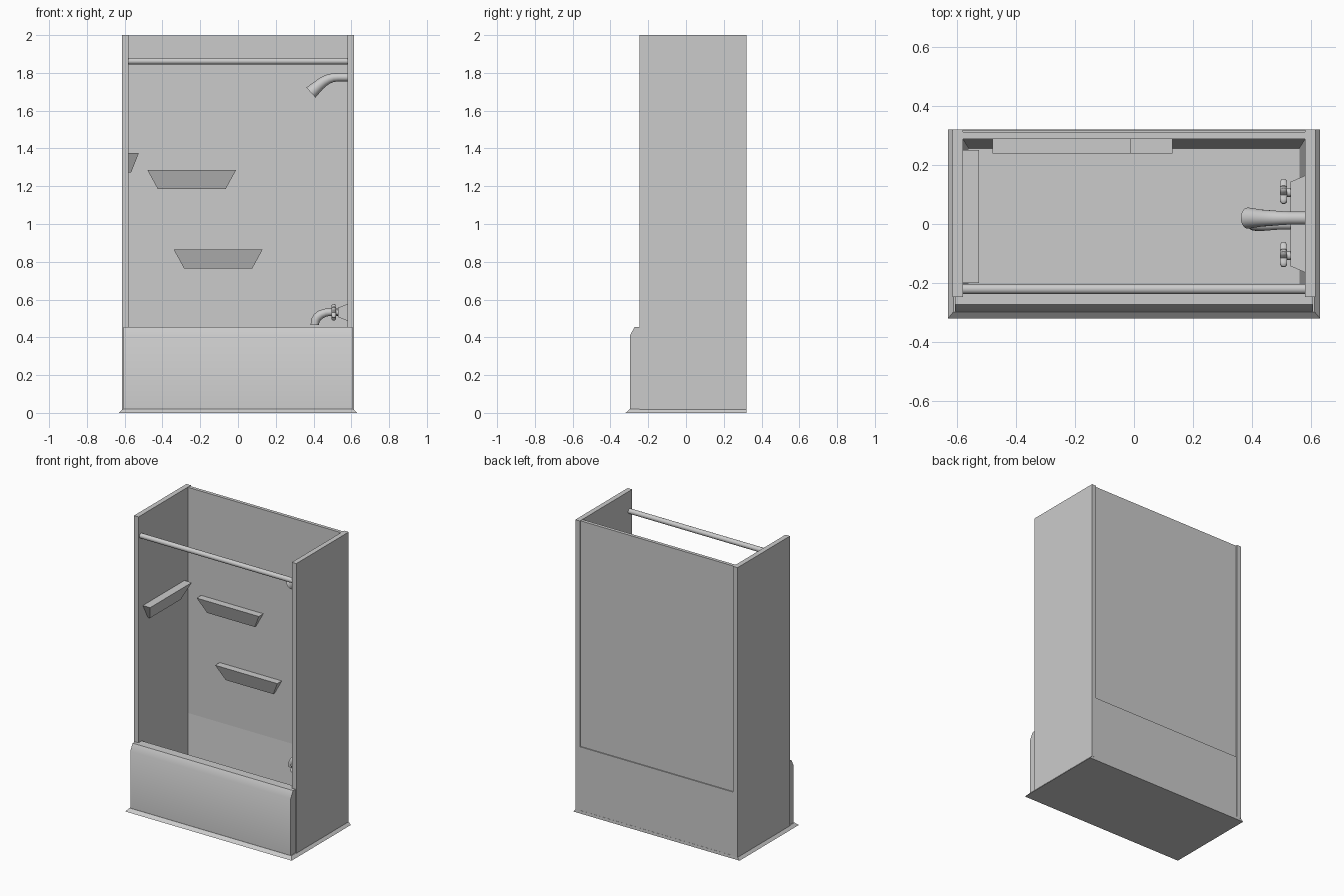
import bpy, bmesh, math
from mathutils import Vector

if "Cube" in bpy.data.objects:
    bpy.data.objects.remove(bpy.data.objects["Cube"])


def finish(name, bm):
    bmesh.ops.recalc_face_normals(bm, faces=bm.faces)
    me = bpy.data.meshes.new(name)
    bm.to_mesh(me)
    bm.free()
    ob = bpy.data.objects.new(name, me)
    bpy.context.collection.objects.link(ob)
    bpy.context.view_layer.objects.active = ob
    bpy.ops.object.select_all(action='DESELECT')
    ob.select_set(True)
    bpy.ops.object.shade_smooth_by_angle(angle=math.radians(40))
    return ob


def loft(name, rings):
    """Skin a list of equal-length point rings and cap both ends."""
    bm = bmesh.new()
    vs = [[bm.verts.new(p) for p in r] for r in rings]
    n = len(rings[0])
    for a, b in zip(vs, vs[1:]):
        for i in range(n):
            j = (i + 1) % n
            bm.faces.new((a[i], a[j], b[j], b[i]))
    bm.faces.new(vs[0])
    bm.faces.new(vs[-1])
    return finish(name, bm)


def rect(x0, x1, y0, y1, z):
    return [(x0, y0, z), (x1, y0, z), (x1, y1, z), (x0, y1, z)]


def box(name, x0, x1, y0, y1, z0, z1):
    return loft(name, [rect(x0, x1, y0, y1, z0), rect(x0, x1, y0, y1, z1)])


def tube(name, path, radii, y=0.0, n=20, level_end=False):
    """Round tube along an (x, z) path, mitred at each bend."""
    pts = [Vector((x, y, z)) for x, z in path]
    side = Vector((0, 1, 0))
    rings = []
    for i, p in enumerate(pts):
        t = (pts[min(i + 1, len(pts) - 1)] - pts[max(i - 1, 0)]).normalized()
        if level_end and i == len(pts) - 1:
            t = Vector((0, 0, -1))
        up = t.cross(side)
        rings.append([p + radii[i] * (math.cos(a) * side + math.sin(a) * up)
                      for a in (2 * math.pi * k / n for k in range(n))])
    return loft(name, rings)


# Base flange, flared at the foot
loft("base_flange", [rect(-.63, .63, -.32, .32, 0),
                     rect(-.612, .612, -.298, .319, .02)])

# Tub: outer shell, chamfered front rim, hollow basin
loft("tub", [rect(-.607, .607, -.297, .318, .01),
             rect(-.607, .607, -.297, .318, .41),
             rect(-.607, .607, -.272, .318, .455),
             rect(-.58, .58, -.212, .288, .455),
             rect(-.56, .56, -.206, .256, .07)])

# Surround walls
for s, label in ((-1, "left"), (1, "right")):
    xs = sorted((s * .58, s * .614))
    box(label + "_wall", xs[0], xs[1], -.247, .32, .018, 2)
box("back_wall", -.585, .585, .288, .311, .45, 1.998)

# Curtain rod
tube("curtain_rod", [(-.582, 1.862), (.582, 1.862)], [.017] * 2, y=-.22)


# Tapered shelves: wide top, narrower bottom
def back_shelf(name, cx, top):
    loft(name, [rect(cx - .18, cx + .18, .274, .29, top - .1),
                rect(cx - .235, cx + .235, .239, .29, top)])


back_shelf("upper_shelf", -.245, 1.286)
back_shelf("lower_shelf", -.105, .864)
loft("side_shelf", [rect(-.582, -.566, -.145, .19, 1.272),
                    rect(-.582, -.525, -.2, .25, 1.376)])

# Shower head
tube("shower_head",
     [(.582, 1.777), (.53, 1.777), (.505, 1.775), (.48, 1.768), (.455, 1.755),
      (.43, 1.736), (.386, 1.696)],
     [.022, .022, .023, .025, .027, .029, .036], y=.02)

# Faucet plate, tapering away from the wall
loft("faucet_plate", [[(x, sy * hy, .532 + sz * hz) for sy, sz in
                       ((-1, -1), (1, -1), (1, 1), (-1, 1))]
                      for x, hy, hz in ((.582, .165, .045), (.53, .143, .025))])

# Spout
tube("spout",
     [(.54, .533), (.49, .533), (.465, .531), (.44, .522), (.42, .507),
      (.41, .49), (.406, .465)],
     [.019, .019, .021, .023, .024, .023, .022], level_end=True)

# Lobed tap handles with stems
for cy, label in ((.107, "left"), (-.107, "right")):
    tube(label + "_tap_stem", [(.54, .532), (.505, .532)], [.016, .014], y=cy)
    rings = []
    for x, k in ((.518, .85), (.512, 1), (.501, 1), (.494, .8)):
        ring = []
        for i in range(40):
            a = 2 * math.pi * i / 40
            r = k * (.037 + .009 * math.cos(5 * a))
            ring.append((x, cy + r * math.cos(a), .532 + r * math.sin(a)))
        rings.append(ring)
    loft(label + "_tap_handle", rings)
